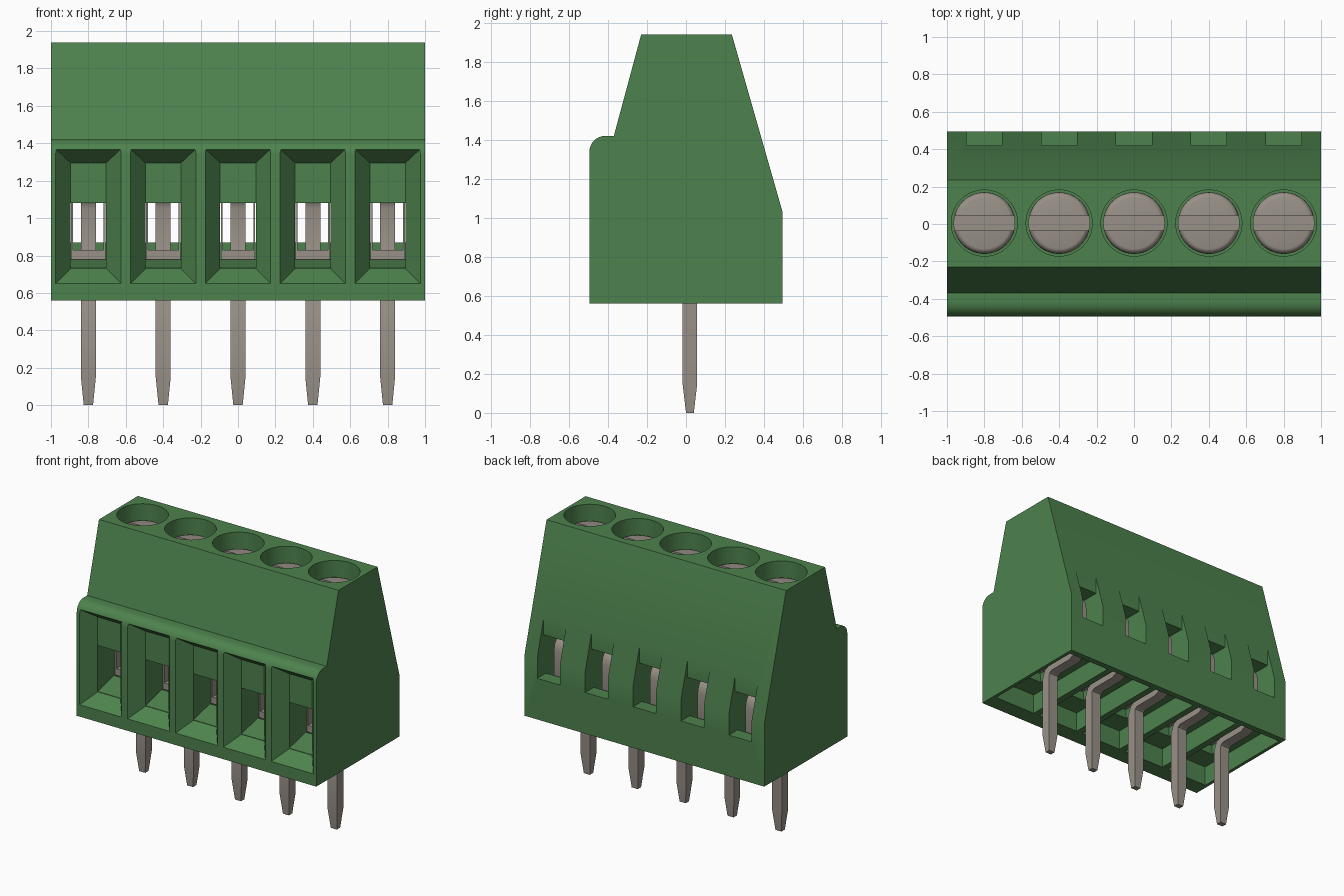
import bpy, bmesh, math

cube = bpy.data.objects.get("Cube")
if cube:
    bpy.data.objects.remove(cube, do_unlink=True)

POLES = [-0.8, -0.4, 0.0, 0.4, 0.8]


def material(name, rgb, rough):
    m = bpy.data.materials.new(name)
    m.use_nodes = True
    m.diffuse_color = (*rgb, 1)
    bsdf = next(n for n in m.node_tree.nodes if n.type == 'BSDF_PRINCIPLED')
    bsdf.inputs["Base Color"].default_value = (*rgb, 1)
    bsdf.inputs["Roughness"].default_value = rough
    return m


GREEN = material("green plastic", (0.075, 0.225, 0.075), 0.5)
METAL = material("grey metal", (0.32, 0.285, 0.25), 0.5)


def loft(bm, rings):
    """Skin a list of equal-length point rings and cap both ends."""
    vs = [[bm.verts.new(p) for p in r] for r in rings]
    n = len(vs[0])
    for a, b in zip(vs, vs[1:]):
        for i in range(n):
            j = (i + 1) % n
            bm.faces.new((a[i], a[j], b[j], b[i]))
    bm.faces.new(vs[0][::-1])
    bm.faces.new(vs[-1])


def prism(bm, profile, x0, x1):
    """Extrude a (y, z) profile along x."""
    loft(bm, [[(x, y, z) for y, z in profile] for x in (x0, x1)])


def box(bm, x0, x1, y0, y1, z0, z1):
    prism(bm, [(y0, z0), (y1, z0), (y1, z1), (y0, z1)], x0, x1)


def lathe(bm, x, y, profile, n=48):
    """Stack circles given as (radius, z)."""
    loft(bm, [[(x + r * math.cos(2 * math.pi * i / n),
                y + r * math.sin(2 * math.pi * i / n), z) for i in range(n)]
              for r, z in profile])


def make(name, mat, build):
    bm = bmesh.new()
    build(bm)
    bmesh.ops.recalc_face_normals(bm, faces=bm.faces[:])
    me = bpy.data.meshes.new(name)
    bm.to_mesh(me)
    bm.free()
    me.materials.append(mat)
    ob = bpy.data.objects.new(name, me)
    bpy.context.scene.collection.objects.link(ob)
    return ob


def cut(ob, cutters):
    """Subtract each cutter, bake the result, and remove the cutters."""
    for c in cutters:
        c.hide_render = True
        m = ob.modifiers.new("cut", 'BOOLEAN')
        m.operation, m.solver, m.object = 'DIFFERENCE', 'EXACT', c
    bpy.context.view_layer.update()
    dg = bpy.context.evaluated_depsgraph_get()
    me = bpy.data.meshes.new_from_object(ob.evaluated_get(dg))
    ob.modifiers.clear()
    ob.data = me
    for c in cutters:
        bpy.data.objects.remove(c, do_unlink=True)


def smooth(ob):
    bpy.ops.object.select_all(action='DESELECT')
    ob.select_set(True)
    bpy.context.view_layer.objects.active = ob
    bpy.ops.object.shade_smooth_by_angle(angle=math.radians(35))


# Housing profile with a rounded front shoulder
R = 0.08
shoulder = [(-0.495 + R - R * math.sin(a), 1.42 - R + R * math.cos(a))
            for a in (math.pi / 2 * i / 8 for i in range(9))]
outline = [(-0.495, 0.56), (0.495, 0.56), (0.495, 1.03), (0.235, 1.94),
           (-0.23, 1.94), (-0.37, 1.42)] + shoulder
housing = make("housing", GREEN, lambda bm: prism(bm, outline, -1, 1))


# Flared wire entry pockets on the front
def pockets(bm):
    for x in POLES:
        rings = []
        for y, hw, z0, z1 in ((-0.595, 0.255, 0.57, 1.445), (-0.395, 0.095, 0.73, 1.295)):
            rings.append([(x - hw, y, z0), (x + hw, y, z0), (x + hw, y, z1), (x - hw, y, z1)])
        loft(bm, rings)


# Wire tunnels running through to the notches in the back
TUNNEL = [(-0.41, 0.73), (-0.2, 0.78), (-0.2, 0.69), (0.39, 0.69), (0.39, 0.87),
          (0.6, 0.87), (0.6, 1.5), (0.42, 1.5), (0.42, 1.17), (0.1, 1.17),
          (0.1, 1.08), (-0.41, 1.08)]


def tunnels(bm):
    for x in POLES:
        prism(bm, TUNNEL, x - 0.095, x + 0.095)


# Open chambers underneath
def chambers(bm):
    for x in POLES:
        box(bm, x - 0.175, x + 0.175, -0.37, 0.45, 0.4, 0.71)


# Screw wells in the top
def wells(bm):
    for x in POLES:
        lathe(bm, x, 0.005, [(0.177, 1.5), (0.177, 2.1)])


cut(housing, [make("pocket_cutter", GREEN, pockets), make("tunnel_cutter", GREEN, tunnels),
              make("chamber_cutter", GREEN, chambers), make("well_cutter", GREEN, wells)])
smooth(housing)

# Pin path: y, z, half width, half thickness
PIN = [(0.02, 0.0, 0.025, 0.02), (0.02, 0.15, 0.04, 0.0375), (0.02, 0.60, 0.04, 0.0375),
       (0.035, 0.645, 0.04, 0.034), (0.08, 0.665, 0.04, 0.03), (0.28, 0.665, 0.04, 0.03),
       (0.325, 0.685, 0.04, 0.03), (0.345, 0.73, 0.04, 0.03), (0.345, 1.05, 0.04, 0.03),
       (0.338, 1.085, 0.04, 0.03), (0.32, 1.112, 0.04, 0.03), (0.28, 1.13, 0.04, 0.03),
       (0.18, 1.13, 0.04, 0.03)]


def pin(bm, x):
    rings = []
    for i, (y, z, w, t) in enumerate(PIN):
        a, b = PIN[max(i - 1, 0)], PIN[min(i + 1, len(PIN) - 1)]
        dy, dz = b[0] - a[0], b[1] - a[1]
        length = math.hypot(dy, dz)
        ny, nz = -dz / length * t, dy / length * t
        if i < 3:  # straight leg keeps level sections
            ny, nz = -t, 0
        rings.append([(x - w, y - ny, z - nz), (x + w, y - ny, z - nz),
                      (x + w, y + ny, z + nz), (x - w, y + ny, z + nz)])
    loft(bm, rings)


# Clamp cage: floor and two thin sides
def cage(bm, x):
    box(bm, x - 0.092, x + 0.092, -0.19, 0.27, 0.78, 0.83)
    for s in (-1, 1):
        a, b = sorted((x + s * 0.082, x + s * 0.092))
        box(bm, a, b, -0.19, 0.27, 0.83, 1.08)


# Screw with rounded rim
SCREW = [(0.16, 1.49), (0.165, 1.79), (0.163, 1.805), (0.157, 1.818), (0.148, 1.827), (0.138, 1.83)]

for i, x in enumerate(POLES, 1):
    smooth(make(f"pin_{i}", METAL, lambda bm: pin(bm, x)))
    make(f"clamp_cage_{i}", METAL, lambda bm: cage(bm, x))
    screw = make(f"screw_{i}", METAL, lambda bm: lathe(bm, x, 0.005, SCREW))
    cut(screw, [make("slot_cutter", METAL,
                     lambda bm: box(bm, x - 0.3, x + 0.3, -0.035, 0.045, 1.78, 1.9))])
    smooth(screw)
